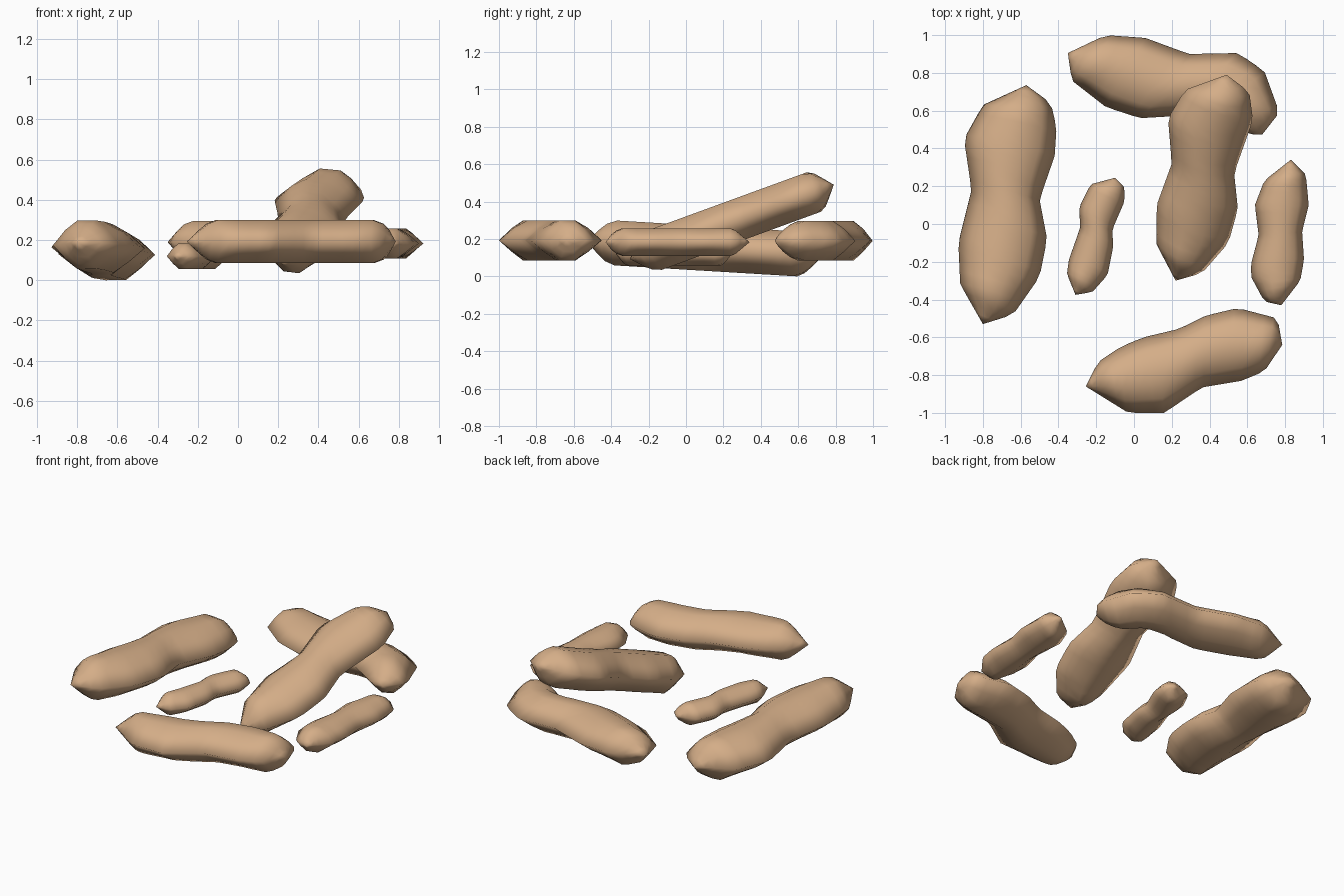
import bpy, bmesh
from mathutils import Vector

if "Cube" in bpy.data.objects:
    bpy.data.objects.remove(bpy.data.objects["Cube"])

shell = bpy.data.materials.new("peanut shell tan")
shell.diffuse_color = (0.66, 0.42, 0.245, 1)
shell.use_nodes = True
shell.node_tree.nodes["Principled BSDF"].inputs["Base Color"].default_value = shell.diffuse_color

STATIONS = 24
# cross-section ring (across, up): sharp side ridges, flattened top and bottom
RIGHT_TOP = [(0.63, 0.62), (0.27, 1)]
RIGHT_LOW = [(0.27, -1), (0.63, -0.56)]
RING = ([(1, 0)] + RIGHT_TOP + [(-u, v) for u, v in reversed(RIGHT_TOP)]
        + [(-1, 0)] + [(-u, v) for u, v in reversed(RIGHT_LOW)] + RIGHT_LOW)


def resample(points, t):
    """Point at fraction t of the length of a polyline."""
    pts = [Vector(p) for p in points]
    lens = [(b - a).length for a, b in zip(pts, pts[1:])]
    d = t * sum(lens)
    for a, b, l in zip(pts, pts[1:], lens):
        if d <= l:
            return a.lerp(b, d / l)
        d -= l
    return pts[-1]


def peanut(name, tip0, tip1, left, right, half_h, z0, slope=0.0, y0=0.0):
    """Loft between the left and right outlines, tapering to both tips."""
    la, ra = [tip0] + left + [tip1], [tip0] + right + [tip1]
    up = Vector((0, -slope, 1)).normalized()

    def lift(p):
        return Vector((p.x, p.y, z0 + slope * (p.y - y0)))

    bm = bmesh.new()
    rings = []
    for i in range(1, STATIONS):
        t = i / STATIONS
        a, b = lift(resample(la, t)), lift(resample(ra, t))
        mid, side = (a + b) / 2, (b - a) / 2
        h = half_h * min(1, min(t, 1 - t) / 0.15)
        rings.append([bm.verts.new(mid + side * u + up * (h * v)) for u, v in RING])
    n = len(RING)
    for r, s in zip(rings, rings[1:]):
        for k in range(n):
            bm.faces.new((r[k], r[(k + 1) % n], s[(k + 1) % n], s[k]))
    # pointed ends
    for tip, r in ((tip0, rings[0]), (tip1, rings[-1])):
        v = bm.verts.new(lift(Vector(tip)))
        for k in range(n):
            bm.faces.new((r[k], r[(k + 1) % n], v))
    bmesh.ops.recalc_face_normals(bm, faces=bm.faces)
    for f in bm.faces:
        f.smooth = True
    me = bpy.data.meshes.new(name)
    bm.to_mesh(me)
    bm.free()
    me.materials.append(shell)
    bpy.context.collection.objects.link(bpy.data.objects.new(name, me))


# large peanut on the left, back end slightly lower
peanut("left_peanut", (-0.80, -0.53), (-0.57, 0.735),
       [(-0.92, -0.32), (-0.93, -0.1), (-0.86, 0.18), (-0.90, 0.45), (-0.80, 0.63)],
       [(-0.64, -0.48), (-0.50, -0.28), (-0.46, -0.08), (-0.50, 0.13),
        (-0.42, 0.36), (-0.41, 0.51), (-0.44, 0.64)],
       0.12, 0.12, -0.06, 0.6)

# large peanut leaning on the back one
peanut("leaning_peanut", (0.22, -0.30), (0.49, 0.79),
       [(0.12, -0.11), (0.12, 0.1), (0.20, 0.32), (0.18, 0.56), (0.27, 0.71)],
       [(0.36, -0.26), (0.50, -0.1), (0.55, 0.08), (0.53, 0.27), (0.63, 0.55), (0.61, 0.70)],
       0.112, 0.457, 0.365, 0.7)

# curled peanut at the back
peanut("back_peanut", (-0.35, 0.905), (0.68, 0.475),
       [(-0.15, 1.0), (0.06, 0.985), (0.29, 0.90), (0.55, 0.905), (0.69, 0.81), (0.77, 0.59)],
       [(-0.33, 0.76), (-0.15, 0.62), (0.03, 0.56), (0.20, 0.57), (0.38, 0.61),
        (0.50, 0.54), (0.60, 0.475)],
       0.105, 0.19)

# bent peanut at the front
peanut("front_peanut", (-0.255, -0.86), (0.785, -0.64),
       [(-0.19, -0.73), (-0.07, -0.65), (0.05, -0.60), (0.24, -0.555), (0.38, -0.485),
        (0.55, -0.445), (0.76, -0.50)],
       [(-0.03, -1.0), (0.16, -1.0), (0.36, -0.865), (0.57, -0.83), (0.69, -0.78)],
       0.107, 0.192)

# two small peanuts
peanut("small_middle_peanut", (-0.31, -0.375), (-0.10, 0.245),
       [(-0.355, -0.265), (-0.345, -0.19), (-0.285, -0.02), (-0.29, 0.09), (-0.23, 0.21)],
       [(-0.22, -0.36), (-0.14, -0.27), (-0.11, -0.12), (-0.115, -0.03), (-0.05, 0.12),
        (-0.05, 0.195)],
       0.063, 0.12)
peanut("small_right_peanut", (0.78, -0.43), (0.83, 0.34),
       [(0.69, -0.41), (0.62, -0.28), (0.62, -0.21), (0.66, -0.06), (0.64, 0.10), (0.69, 0.23)],
       [(0.88, -0.30), (0.90, -0.19), (0.89, -0.04), (0.925, 0.10), (0.91, 0.26)],
       0.074, 0.183)
